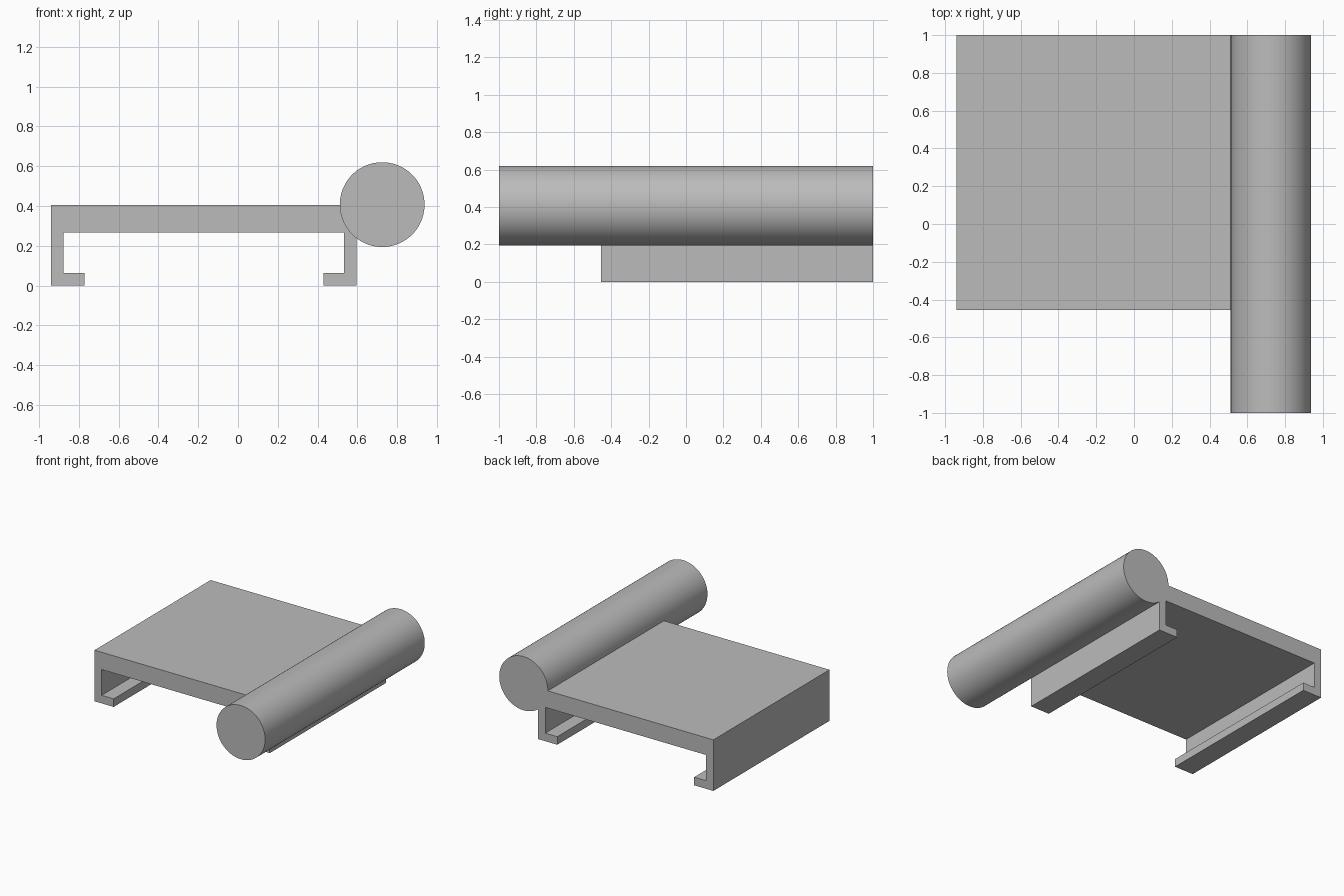
import bpy, bmesh, math

cube = bpy.data.objects.get("Cube")
if cube:
    bpy.data.objects.remove(cube, do_unlink=True)

grey = bpy.data.materials.new("plain_grey")
grey.use_nodes = True
colour = (0.5, 0.5, 0.5, 1)
grey.diffuse_color = colour
grey.node_tree.nodes["Principled BSDF"].inputs["Base Color"].default_value = colour


def extrude_profile(name, points, y_front, y_back):
    """Extrude a closed x-z profile along y."""
    bm = bmesh.new()
    face = bm.faces.new([bm.verts.new((x, y_front, z)) for x, z in points])
    result = bmesh.ops.extrude_face_region(bm, geom=[face])
    moved = [v for v in result["geom"] if isinstance(v, bmesh.types.BMVert)]
    bmesh.ops.translate(bm, verts=moved, vec=(0, y_back - y_front, 0))
    bmesh.ops.recalc_face_normals(bm, faces=bm.faces)
    mesh = bpy.data.meshes.new(name)
    bm.to_mesh(mesh)
    bm.free()
    obj = bpy.data.objects.new(name, mesh)
    bpy.context.collection.objects.link(obj)
    obj.data.materials.append(grey)
    return obj


# Clip plate: flat top, two side walls and inward hooked lips
left, right, top, wall, lip = -0.94, 0.597, 0.405, 0.063, 0.168
under, lip_top = 0.268, 0.064
half = [(left, top), (left, 0), (left + lip, 0), (left + lip, lip_top),
        (left + wall, lip_top), (left + wall, under)]
mirrored = [(left + right - x, z) for x, z in reversed(half)]
extrude_profile("clip_plate", half + mirrored, -0.455, 1)

# Round bar along the side, overhanging the plate at the front
bpy.ops.mesh.primitive_cylinder_add(vertices=96, radius=0.213, depth=2,
                                    location=(0.725, 0, 0.407),
                                    rotation=(math.pi / 2, 0, 0))
bar = bpy.context.object
bar.name = "round_bar"
bar.data.materials.append(grey)
bpy.ops.object.shade_smooth_by_angle(angle=math.radians(30))
